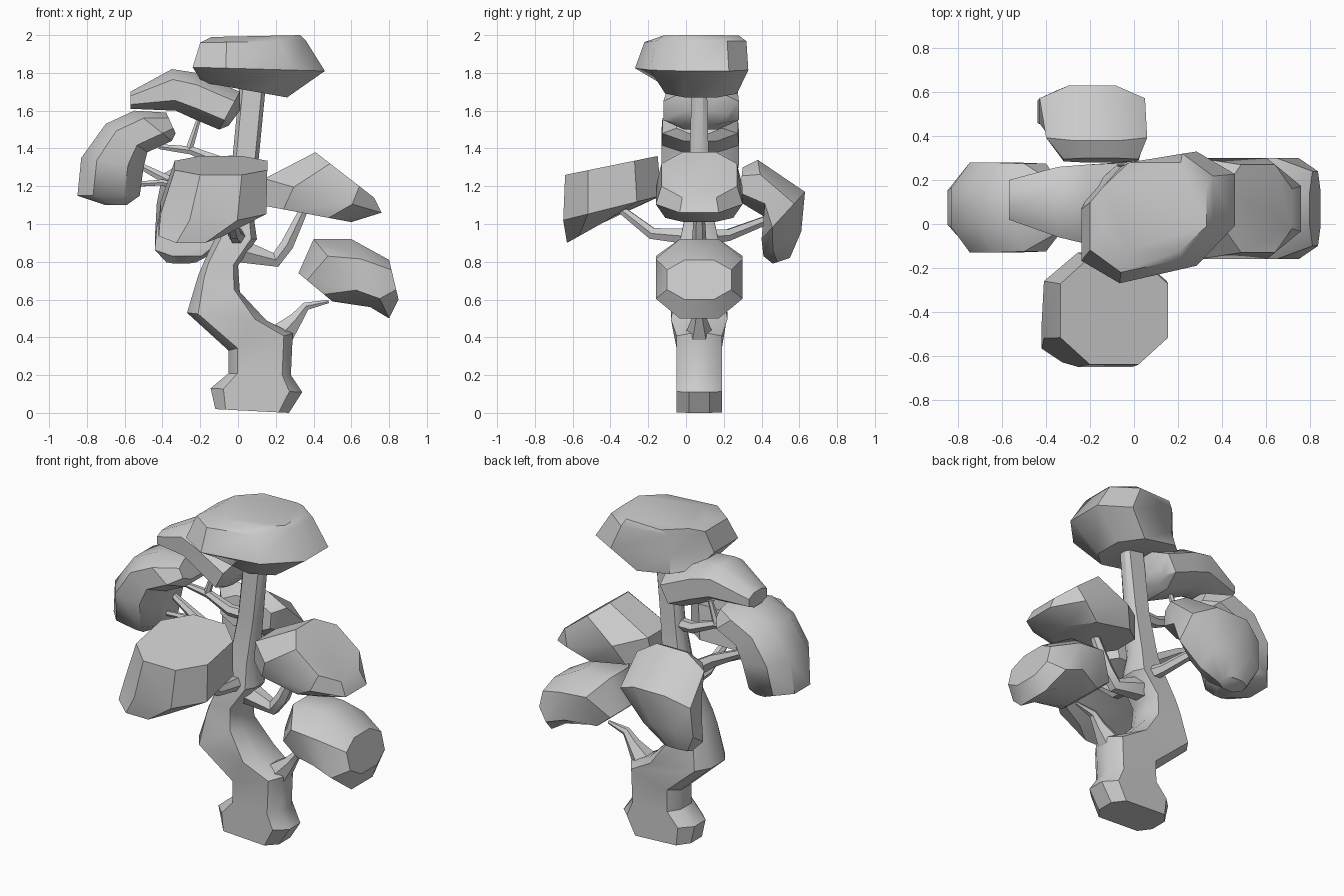
import bpy, bmesh, math


def finish(ob):
    bpy.ops.object.select_all(action='DESELECT')
    ob.select_set(True)
    bpy.context.view_layer.objects.active = ob
    bpy.ops.object.shade_smooth_by_angle(angle=math.radians(38))


def loft(name, rings, axis='x', k=0.5):
    """Octagon rings: (a, b, centre, half_depth[, skew]); a and b are the
    silhouette points in the profile plane, depth runs across it."""
    bm = bmesh.new()
    f = 0.55
    octagon = [(1, f - 0.1), (1 - k, 1), (k - 1, 1), (-1, f - 0.1),
               (-1, 0.1 - f), (k - 1, -1), (1 - k, -1), (1, 0.1 - f)]
    loops = []
    for ring in rings:
        (ua, za), (ub, zb), c, d = ring[:4]
        skew = ring[4] if len(ring) > 4 else 0
        loop = []
        for s, t in octagon:
            u = (ua + ub) / 2 + s * (ub - ua) / 2
            z = (za + zb) / 2 + s * (zb - za) / 2
            v = c + t * d + s * skew
            loop.append(bm.verts.new((u, v, z) if axis == 'x' else (v, u, z)))
        loops.append(loop)
    for p, q in zip(loops, loops[1:]):
        for i in range(8):
            j = (i + 1) % 8
            bm.faces.new((p[i], p[j], q[j], q[i]))
    bm.faces.new(loops[0])
    bm.faces.new(loops[-1])
    bmesh.ops.recalc_face_normals(bm, faces=bm.faces[:])
    me = bpy.data.meshes.new(name)
    bm.to_mesh(me)
    bm.free()
    ob = bpy.data.objects.new(name, me)
    bpy.context.collection.objects.link(ob)
    finish(ob)


def branch(name, pts):
    """Tapered six-sided branch through points (x, y, z, radius)."""
    cu = bpy.data.curves.new(name, 'CURVE')
    cu.dimensions = '3D'
    cu.bevel_depth = 1
    cu.bevel_resolution = 1
    cu.use_fill_caps = True
    sp = cu.splines.new('POLY')
    sp.points.add(len(pts) - 1)
    for p, (x, y, z, r) in zip(sp.points, pts):
        p.co = (x, y, z, 1)
        p.radius = r
    ob = bpy.data.objects.new(name, cu)
    bpy.context.collection.objects.link(ob)
    bpy.ops.object.select_all(action='DESELECT')
    ob.select_set(True)
    bpy.context.view_layer.objects.active = ob
    bpy.ops.object.convert(target='MESH')
    finish(bpy.context.view_layer.objects.active)


# Twisting trunk
loft("trunk", [
    ((-.12, .02), (.27, .0), .07, .12),
    ((-.145, .13), (.34, .11), .07, .12),
    ((-.05, .21), (.28, .2), .07, .12),
    ((-.05, .33), (.29, .42), .07, .12),
    ((-.27, .53), (.15, .49), .07, .15),
    ((-.21, .73), (.01, .64), .07, .12),
    ((-.18, .8), (.0, .78), .07, .11),
    ((-.12, .93), (.1, .92), .07, .10),
    ((-.08, 1.06), (.08, 1.06), .07, .07),
    ((-.03, 1.34), (.11, 1.35), .07, .05),
    ((.01, 1.76), (.15, 1.76), .07, .04)], k=0.28)

# Branches
branch("low_right_branch", [(.2, .07, .38, .09), (.31, .07, .5, .04),
                            (.36, .07, .565, .025), (.48, .07, .59, .01)])
branch("mid_right_branch", [(-.03, .07, .87, .08), (.2, .07, .81, .045),
                            (.26, .07, .89, .04), (.36, .07, 1.1, .025)])
branch("front_branch", [(0, .06, .93, .05), (-.02, -.18, .95, .035), (-.05, -.4, 1.12, .02)])
branch("back_branch", [(0, .08, .93, .05), (-.04, .22, .94, .035), (-.15, .45, 1.03, .025)])
branch("left_branch", [(0, .07, 1.0, .06), (-.25, .07, 1.17, .04), (-.56, .1, 1.33, .015)])
branch("left_twig", [(-.25, .07, 1.17, .03), (-.4, .04, 1.22, .018), (-.55, .04, 1.21, .015)])
branch("upper_left_branch", [(.04, .07, 1.33, .04), (-.1, .07, 1.33, .035),
                             (-.25, .07, 1.39, .025), (-.42, .07, 1.41, .015)])
branch("upper_left_twig", [(-.26, .07, 1.39, .022), (-.2, .07, 1.58, .012)])

# Foliage clumps seen in the front profile
loft("crown_foliage", [
    ((-.19, 1.75), (.26, 1.67), .08, .19),
    ((-.24, 1.83), (.46, 1.81), .03, .26, .08),
    ((-.2, 1.96), (.36, 1.97), .05, .24, .06),
    ((-.14, 1.99), (.33, 2.0), .08, .2)])
loft("upper_left_foliage", [
    ((-.57, 1.61), (-.57, 1.7), .11, .09),
    ((-.33, 1.6), (-.35, 1.82), .1, .16),
    ((-.22, 1.55), (-.22, 1.8), .09, .18),
    ((-.1, 1.5), (.01, 1.7), .08, .2),
    ((-.05, 1.52), (.01, 1.6), .08, .14)])
loft("left_foliage", [
    ((-.38, 1.59), (-.33, 1.48), .07, .12),
    ((-.55, 1.6), (-.35, 1.44), .075, .2),
    ((-.7, 1.53), (-.48, 1.38), .075, .205),
    ((-.83, 1.35), (-.5, 1.3), .075, .205),
    ((-.85, 1.15), (-.52, 1.15), .075, .17),
    ((-.7, 1.1), (-.59, 1.1), .075, .12)])
loft("right_foliage", [
    ((.12, 1.1), (.6, 1.01), .07, .18),
    ((.14, 1.24), (.76, 1.06), .07, .23),
    ((.41, 1.38), (.72, 1.14), .07, .2)])
loft("low_right_foliage", [
    ((.32, .74), (.5, .59), .07, .15),
    ((.4, .92), (.7, .56), .07, .23),
    ((.6, .92), (.8, .5), .07, .23),
    ((.8, .81), (.85, .6), .07, .17)])

# Foliage clumps seen in the side profile
loft("front_foliage", [
    ((-.63, .9), (-.38, 1.04), -.25, .17),
    ((-.65, 1.02), (-.13, 1.15), -.13, .28),
    ((-.64, 1.26), (-.15, 1.36), -.09, .245)], axis='y')
loft("back_foliage", [
    ((.28, 1.12), (.3, 1.3), -.15, .17),
    ((.43, 1.03), (.38, 1.34), -.17, .23),
    ((.4, .92), (.63, 1.17), -.19, .24),
    ((.41, .83), (.61, .96), -.27, .17),
    ((.46, .79), (.55, .82), -.3, .08)], axis='y')
